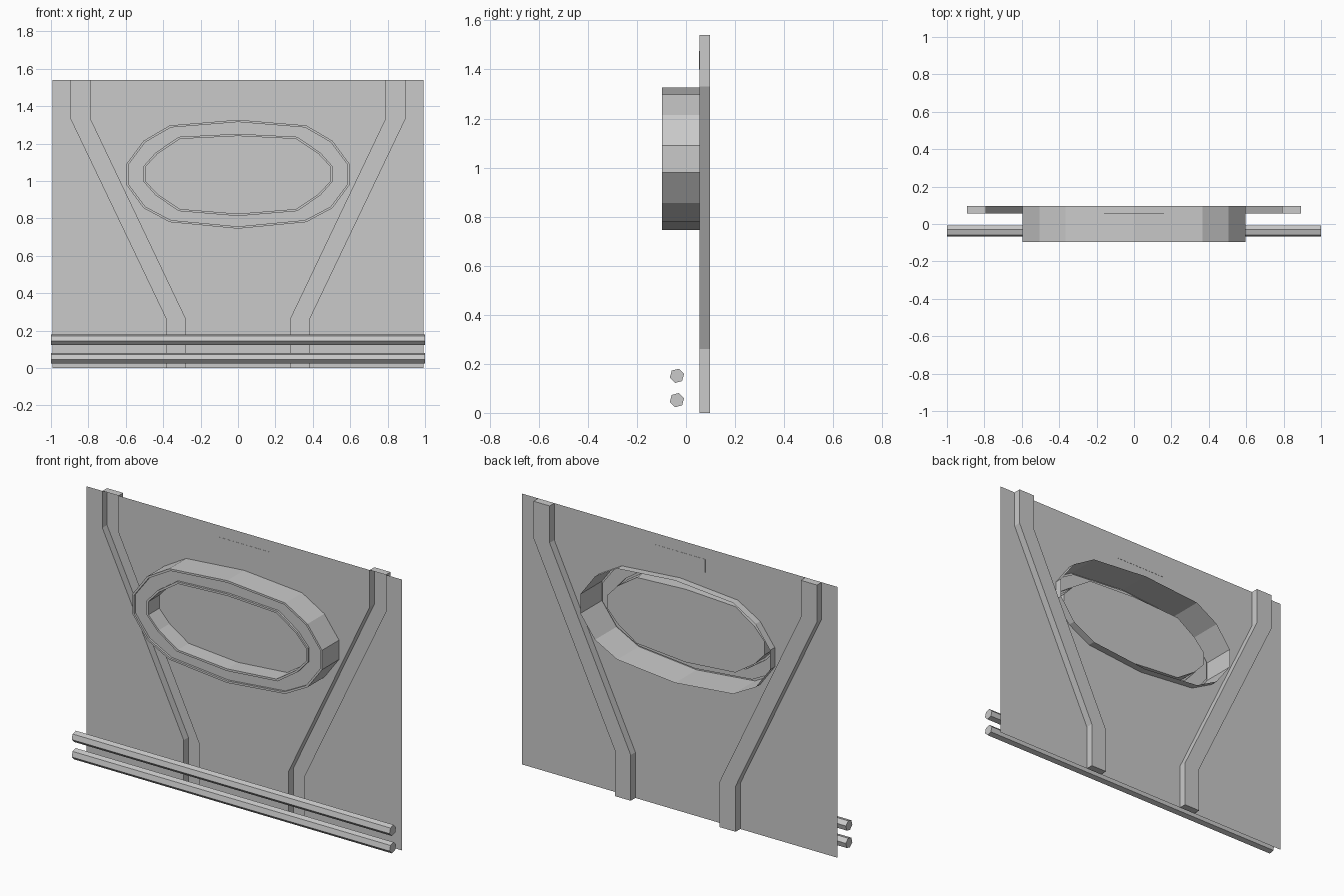
import bpy
import bmesh
import math

cube = bpy.data.objects.get("Cube")
if cube:
    bpy.data.objects.remove(cube, do_unlink=True)

PANEL_Y, BACK_Y, FRONT_Y = 0.055, 0.097, -0.097
WINDOW_Y = 0.0
TOP, HALF_W = 1.54, 0.992
MID_Z = 1.036
RIM = 0.012

grey = bpy.data.materials.new("plain grey")
grey.use_nodes = True
colour = (0.59, 0.59, 0.59, 1)
grey.diffuse_color = colour
grey.node_tree.nodes["Principled BSDF"].inputs["Base Color"].default_value = colour


def finish(bm, name):
    mesh = bpy.data.meshes.new(name)
    bm.to_mesh(mesh)
    bm.free()
    mesh.materials.append(grey)
    obj = bpy.data.objects.new(name, mesh)
    bpy.context.collection.objects.link(obj)
    return obj


def add_loop(bm, points, y):
    return [bm.verts.new((x, y, z)) for x, z in points]


def loft(name, sections):
    """Join successive (outline, depth) sections and close the last one."""
    bm = bmesh.new()
    loops = [add_loop(bm, pts, y) for pts, y in sections]
    for a, b in zip(loops, loops[1:]):
        for i in range(len(a)):
            j = (i + 1) % len(a)
            bm.faces.new((a[i], a[j], b[j], b[i]))
    bm.faces.new(loops[-1])
    return finish(bm, name)


def oval(right_half, grow=0.0):
    """Mirror the right half into a closed outline, optionally enlarged."""
    pts = right_half + [(-x, z) for x, z in reversed(right_half[1:-1])]
    wide = max(x for x, z in pts)
    tall = max(z for x, z in pts) - MID_Z
    return [(x * (1 + grow / wide), MID_Z + (z - MID_Z) * (1 + grow / tall))
            for x, z in pts]


def mirrored(points):
    return [(-x, z) for x, z in reversed(points)]


# Oval outlines, from bottom to top along the right side
outer = [(0, 0.745), (0.365, 0.78), (0.505, 0.855), (0.597, 0.98),
         (0.597, 1.09), (0.505, 1.215), (0.365, 1.297), (0, 1.327)]
inner = [(0, 0.825), (0.31, 0.85), (0.43, 0.93), (0.495, 1.0),
         (0.495, 1.075), (0.43, 1.145), (0.31, 1.225), (0, 1.24)]

# Edges of the bent channel, from bottom to top
near_edge = [(0.28, 0), (0.28, 0.26), (0.79, 1.33), (0.79, TOP)]
far_edge = [(0.38, 0), (0.38, 0.26), (0.892, 1.33), (0.892, TOP)]

# Middle panel with an oval opening
bm = bmesh.new()
edges = []
middle = near_edge + mirrored(near_edge)
for outline in (middle, oval(outer)):
    verts = add_loop(bm, outline, PANEL_Y)
    edges += [bm.edges.new((v, verts[(i + 1) % len(verts)]))
              for i, v in enumerate(verts)]
bmesh.ops.triangle_fill(bm, use_beauty=True, use_dissolve=False,
                        edges=edges, normal=(0, -1, 0))
for face in bm.faces:
    face.normal_update()
    if face.normal.y > 0:
        face.normal_flip()
finish(bm, "middle_panel")

# Side panels and the channels pressed out to the back
channel = far_edge + list(reversed(near_edge))
side = [(HALF_W, 0), (HALF_W, TOP)] + list(reversed(far_edge))
for name, shape in (("left", lambda p: p), ("right", mirrored)):
    loft(name + "_side_panel", [(shape(side), PANEL_Y)])
    loft(name + "_channel", [(shape(channel), PANEL_Y), (shape(channel), BACK_Y)])

# Oval ring passing through the panel, open at the back, rimmed at the front,
# with a shallower closed window in its middle
recess = FRONT_Y + RIM
loft("oval_ring", [
    (oval(outer), BACK_Y), (oval(outer), FRONT_Y),
    (oval(outer, -RIM), FRONT_Y), (oval(outer, -RIM), recess),
    (oval(inner, RIM), recess), (oval(inner, RIM), FRONT_Y),
    (oval(inner), FRONT_Y), (oval(inner), WINDOW_Y)])

# Thin blank plate above the ring
bm = bmesh.new()
bmesh.ops.create_cube(bm, size=1)
bmesh.ops.scale(bm, vec=(0.32, 0.002, 0.075), verts=bm.verts)
bmesh.ops.translate(bm, vec=(0, PANEL_Y, 1.437), verts=bm.verts)
finish(bm, "blank_plate")

# Two six-sided rods across the lower front
for name, z in (("lower_rod", 0.052), ("upper_rod", 0.151)):
    bm = bmesh.new()
    rings = []
    for x in (-1, 1):
        rings.append([bm.verts.new((x, -0.037 + 0.03 * math.cos(a), z + 0.03 * math.sin(a)))
                      for a in (math.radians(15 + 60 * k) for k in range(6))])
    for i in range(6):
        j = (i + 1) % 6
        bm.faces.new((rings[0][i], rings[0][j], rings[1][j], rings[1][i]))
    for ring in rings:
        bm.faces.new(ring)
    bmesh.ops.recalc_face_normals(bm, faces=bm.faces)
    finish(bm, name)
